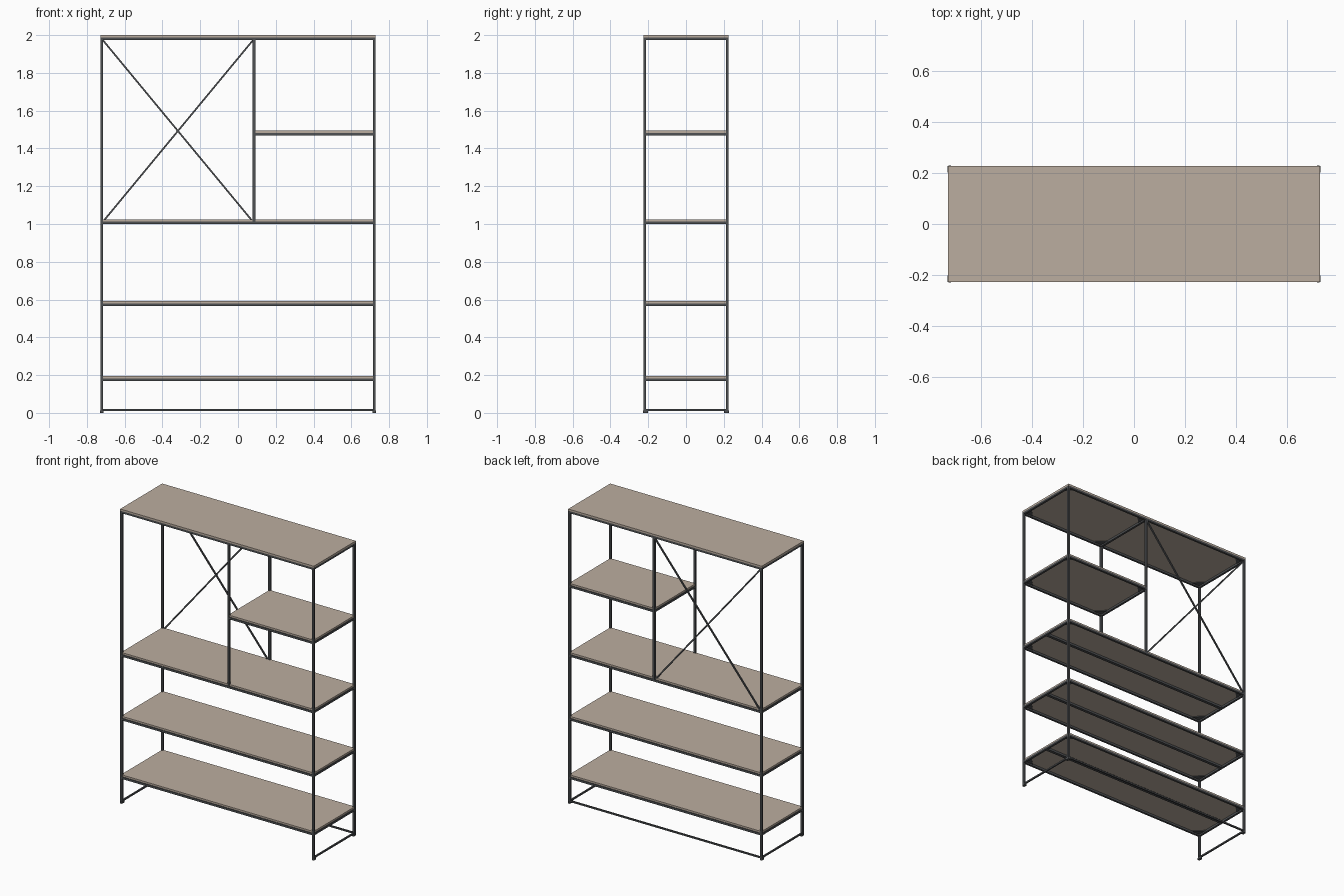
import bpy, bmesh
from mathutils import Vector, Matrix

if "Cube" in bpy.data.objects:
    bpy.data.objects.remove(bpy.data.objects["Cube"])


def material(name, rgb):
    m = bpy.data.materials.new(name)
    m.diffuse_color = (*rgb, 1)
    m.use_nodes = True
    m.node_tree.nodes["Principled BSDF"].inputs["Base Color"].default_value = m.diffuse_color
    return m


WOOD = material("wood", (0.50, 0.42, 0.35))
STEEL = material("steel", (0.075, 0.08, 0.085))

X, Y = 0.728, 0.226      # outer half sizes
T = 0.014                # tube thickness
PX, PY = X - T / 2, Y - T / 2
DIV = 0.085              # x of the divider


def finish(name, bm, mat):
    bmesh.ops.recalc_face_normals(bm, faces=bm.faces)
    me = bpy.data.meshes.new(name)
    bm.to_mesh(me)
    bm.free()
    ob = bpy.data.objects.new(name, me)
    me.materials.append(mat)
    bpy.context.collection.objects.link(ob)
    return ob


def box(name, lo, hi, mat, bevel=0.0):
    lo, hi = Vector(lo), Vector(hi)
    bm = bmesh.new()
    bmesh.ops.create_cube(bm, size=1)
    bmesh.ops.scale(bm, vec=hi - lo, verts=bm.verts)
    bmesh.ops.translate(bm, vec=(lo + hi) / 2, verts=bm.verts)
    if bevel:
        upright = [e for e in bm.edges
                   if abs(e.verts[0].co.z - e.verts[1].co.z) > 1e-4]
        bmesh.ops.bevel(bm, geom=upright, offset=bevel, segments=3,
                        profile=0.5, affect='EDGES')
    return finish(name, bm, mat)


def rod(name, a, b, t=0.009):
    a, b = Vector(a), Vector(b)
    d = b - a
    z = d.normalized()
    y = Vector((0, 1, 0))
    rot = Matrix((y.cross(z), y, z)).transposed().to_4x4()
    bm = bmesh.new()
    bmesh.ops.create_cube(bm, size=1)
    bmesh.ops.scale(bm, vec=(t, t, d.length), verts=bm.verts)
    bmesh.ops.transform(bm, matrix=Matrix.Translation((a + b) / 2) @ rot,
                        verts=bm.verts)
    return finish(name, bm, STEEL)


def gusset(name, x, y, sx, sy, z, size=0.06, t=0.004):
    # triangular corner plate under a board
    bm = bmesh.new()
    vs = [bm.verts.new(p) for p in
          ((x, y, z), (x + sx * size, y, z), (x, y + sy * size, z))]
    f = bm.faces.new(vs)
    r = bmesh.ops.extrude_face_region(bm, geom=[f])
    bmesh.ops.translate(bm, vec=(0, 0, -t), verts=[
        v for v in r["geom"] if isinstance(v, bmesh.types.BMVert)])
    finish(name, bm, STEEL)


def shelf(name, x0, x1, top, inset=0.004, mid_bar=True):
    # x0, x1 are the centre lines of the end tubes
    h = T / 2
    z1 = top - 0.012
    z0 = top - 0.026
    e = h - inset
    box(name + "_board", (x0 - e, -PY - e, z1), (x1 + e, PY + e, top), WOOD)
    for s, side in ((-1, "front"), (1, "back")):
        box(f"{name}_{side}_rail", (x0 + h, s * PY - h, z0),
            (x1 - h, s * PY + h, z1), STEEL)
    for x, side in ((x0, "left"), (x1, "right")):
        box(f"{name}_{side}_rail", (x - h, -PY + h, z0), (x + h, PY - h, z1), STEEL)
    if mid_bar:
        box(name + "_middle_rail", (x0 + h, -0.01, z0), (x1 - h, 0.01, z1), STEEL)
    for sx, x in ((1, x0 + h), (-1, x1 - h)):
        for sy in (1, -1):
            gusset(name + "_corner_plate", x, -sy * (PY - h), sx, sy, z1)


# corner posts and feet
for sx in (-1, 1):
    for sy in (-1, 1):
        x, y = sx * PX, sy * PY
        box("corner_post", (x - T / 2, y - T / 2, 0.004),
            (x + T / 2, y + T / 2, 1.988), STEEL)
        yc = sy * (Y - 0.012)
        box("foot", (x - 0.009, yc - 0.014, 0), (x + 0.009, yc + 0.014, 0.012),
            STEEL, bevel=0.005)
    # base side bars
    box("base_side_bar", (sx * PX - 0.005, -PY, 0.010),
        (sx * PX + 0.005, PY, 0.020), STEEL)
box("base_back_bar", (-PX, PY - 0.005, 0.010), (PX, PY + 0.005, 0.020), STEEL)

# full width shelves, small shelf and top
for i, top in enumerate((0.194, 0.592, 1.025)):
    shelf(f"long_shelf_{i + 1}", -PX, PX, top)
shelf("small_shelf", DIV, PX, 1.495, mid_bar=False)
shelf("top", -PX, PX, 2.0, inset=0, mid_bar=False)

# divider posts with a cross bar and plates under the top
for sy, side in ((-1, "front"), (1, "back")):
    box(f"divider_{side}_post", (DIV - T / 2, sy * PY - T / 2, 0.999),
        (DIV + T / 2, sy * PY + T / 2, 1.988), STEEL)
    gusset("divider_corner_plate", DIV + T / 2, sy * (PY - T / 2), 1, -sy, 1.988)
box("top_cross_bar", (DIV - T / 2, -PY, 1.974), (DIV + T / 2, PY, 1.988), STEEL)

# crossed braces at the back
rod("brace_rising", (-PX, PY + 0.001, 1.005), (DIV, PY + 0.001, 1.98))
rod("brace_falling", (-PX, PY - 0.001, 1.98), (DIV, PY - 0.001, 1.005))
